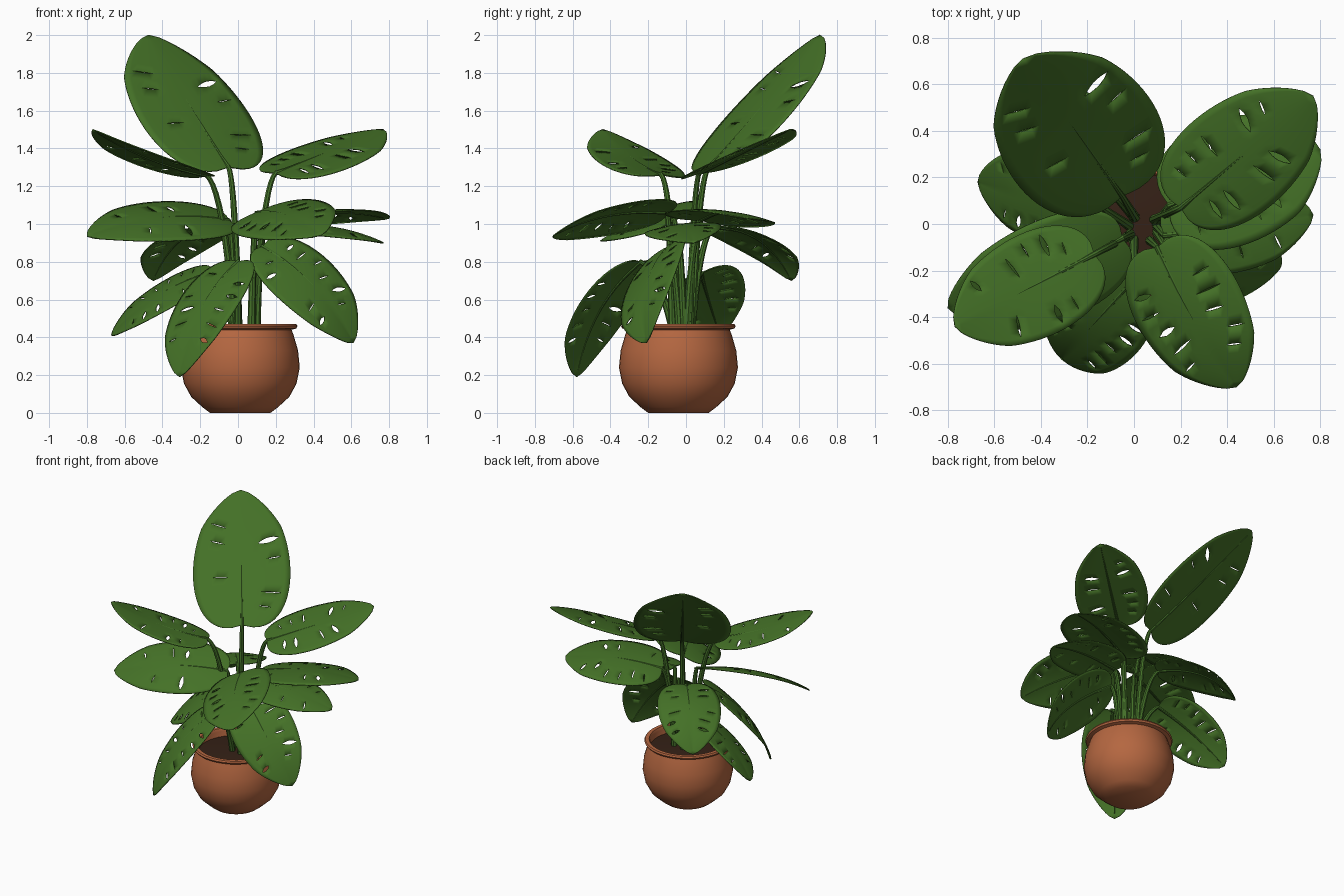
import bpy, bmesh, math, random
from mathutils import Vector

if "Cube" in bpy.data.objects:
    bpy.data.objects.remove(bpy.data.objects["Cube"])

random.seed(4)
Z = Vector((0, 0, 1))


def material(name, col):
    m = bpy.data.materials.new(name)
    m.diffuse_color = (*col, 1)
    m.use_nodes = True
    m.node_tree.nodes["Principled BSDF"].inputs["Base Color"].default_value = m.diffuse_color
    return m


GREEN = material("leaf green", (0.058, 0.165, 0.020))
STEM = material("stem green", (0.058, 0.165, 0.022))
CLAY = material("terracotta", (0.46, 0.135, 0.052))
SOIL = material("soil brown", (0.035, 0.015, 0.008))


def add(name, me, mat):
    ob = bpy.data.objects.new(name, me)
    bpy.context.collection.objects.link(ob)
    me.materials.clear()
    me.materials.append(mat)
    return ob


def smooth(ob, deg=40):
    bpy.ops.object.select_all(action='DESELECT')
    ob.select_set(True)
    bpy.context.view_layer.objects.active = ob
    bpy.ops.object.shade_smooth_by_angle(angle=math.radians(deg))


def lathe(name, prof, centre, mat, n=40):
    bm = bmesh.new()
    vs = [bm.verts.new((r, 0, z)) for r, z in prof]
    es = [bm.edges.new(p) for p in zip(vs, vs[1:])]
    bmesh.ops.spin(bm, geom=vs + es, cent=(0, 0, 0), axis=(0, 0, 1),
                   angle=math.tau, steps=n, use_duplicate=False)
    bmesh.ops.remove_doubles(bm, verts=bm.verts, dist=1e-4)
    bmesh.ops.recalc_face_normals(bm, faces=bm.faces)
    bmesh.ops.translate(bm, verts=bm.verts, vec=centre)
    me = bpy.data.meshes.new(name)
    bm.to_mesh(me)
    bm.free()
    smooth(add(name, me, mat))


# Pot and soil
POT = (0.012, -0.04, 0)
lathe("pot", [(0, 0), (0.16, 0), (0.2, 0.03), (0.26, 0.085), (0.298, 0.155),
              (0.315, 0.24), (0.306, 0.33), (0.283, 0.41), (0.272, 0.44),
              (0.297, 0.447), (0.303, 0.459), (0.297, 0.47), (0.27, 0.47),
              (0.26, 0.45), (0.262, 0.40), (0.25, 0.38), (0, 0.38)], POT, CLAY)
lathe("soil", [(0, 0.425), (0.15, 0.42), (0.262, 0.41), (0.255, 0.385), (0, 0.385)], POT, SOIL)


def tube(name, pts, radii, mat):
    cu = bpy.data.curves.new(name, 'CURVE')
    cu.dimensions = '3D'
    cu.bevel_depth = 1
    cu.bevel_resolution = 2
    cu.use_fill_caps = True
    sp = cu.splines.new('POLY')
    sp.points.add(len(pts) - 1)
    for p, co, r in zip(sp.points, pts, radii):
        p.co = (*co, 1)
        p.radius = r
    tmp = bpy.data.objects.new("tmp", cu)
    bpy.context.collection.objects.link(tmp)
    bpy.context.view_layer.update()
    dg = bpy.context.evaluated_depsgraph_get()
    me = bpy.data.meshes.new_from_object(tmp.evaluated_get(dg))
    bpy.data.objects.remove(tmp)
    me.name = name
    smooth(add(name, me, mat))


ROWS, COLS = 30, 16
HALF = COLS // 2


def leaf(name, base, tip, width, roll, arch, curl):
    b, t = Vector(base), Vector(tip)
    length = (t - b).length
    a = (t - b).normalized()
    w0 = a.cross(Z).normalized()
    n0 = w0.cross(a)
    c, s = math.cos(math.radians(roll)), math.sin(math.radians(roll))
    w, n = w0 * c - n0 * s, n0 * c + w0 * s

    def surf(u, side):
        h = width / 2 * max(0, math.sin(math.pi * u ** 0.7)) ** 0.75
        y = side * h
        sweep = (-0.38 + 0.75 * min(1, u * 1.6)) * abs(y)   # veins sweep forward
        return (b + a * (u * length + sweep) + w * y
                + n * (arch * 4 * u * (1 - u) - curl * side * side * h))

    us = [[(i / ROWS) ** 1.3] * (COLS + 1) for i in range(ROWS + 1)]
    # Lens-shaped slits between the veins
    holes = set()
    for sign in (-1, 1):
        for i in range(7, 25, 3):
            if random.random() < 0.25:
                continue
            c0 = random.choice((2, 3, 4))
            c1 = min(7, c0 + random.choice((3, 4)))
            wide = random.choice((0.2, 0.35, 0.9))
            mid, gap = (us[i][0] + us[i + 1][0]) / 2, (us[i + 1][0] - us[i][0]) / 2
            for k in range(c0, c1 + 1):
                col = HALF + sign * k
                f = gap * wide * math.sin(math.pi * (k - c0) / (c1 - c0))
                us[i][col], us[i + 1][col] = mid - f, mid + f
            for k in range(c0, c1):
                holes.add((i, HALF + k if sign > 0 else HALF - k - 1))
    bm = bmesh.new()
    g = [[bm.verts.new(surf(us[i][j], j / HALF - 1)) for j in range(COLS + 1)]
         for i in range(ROWS + 1)]
    for i in range(ROWS):
        for j in range(COLS):
            if (i, j) not in holes:
                bm.faces.new((g[i][j], g[i][j + 1], g[i + 1][j + 1], g[i + 1][j]))
    bmesh.ops.remove_doubles(bm, verts=bm.verts, dist=5e-4)
    bmesh.ops.recalc_face_normals(bm, faces=bm.faces)
    me = bpy.data.meshes.new(name)
    bm.to_mesh(me)
    bm.free()
    ob = add(name, me, GREEN)
    mod = ob.modifiers.new("thickness", 'SOLIDIFY')
    mod.thickness = 0.006
    mod.offset = 0
    smooth(ob, 60)

    # Stalk rising from the soil, running on as the midrib
    out = Vector((t.x - b.x, t.y - b.y, 0)).normalized()
    p0 = Vector((0.04, -0.02, 0.41)) + out * 0.06
    p1 = Vector((p0.x * 0.6 + b.x * 0.4, p0.y * 0.6 + b.y * 0.4, b.z - 0.06))
    pts = [p0 * (1 - k) ** 2 + p1 * 2 * k * (1 - k) + b * k * k for k in [q / 10 for q in range(11)]]
    rad = [0.021 - 0.0008 * q for q in range(11)]
    for q in range(1, 11):
        pts.append(surf(q / 10.5, 0) - n * 0.003)
        rad.append(0.011 - 0.0009 * q)
    tube(name + "_stalk", pts, rad, STEM)


# name, stalk joint, tip, width, roll, arch, edge curl
LEAVES = [
    ("top_leaf", (-0.05, 0.12, 1.30), (-0.475, 0.71, 2.0), 0.68, -5, -0.01, 0.05),
    ("upper_left_leaf", (-0.17, -0.13, 1.26), (-0.77, -0.44, 1.50), 0.45, 2, -0.03, 0.05),
    ("upper_right_leaf", (0.20, 0.07, 1.27), (0.77, 0.55, 1.50), 0.50, 10, 0.0, 0.08),
    ("middle_left_leaf", (-0.05, -0.06, 1.02), (-0.80, -0.36, 0.935), 0.48, -25, 0.06, 0.10),
    ("middle_front_leaf", (0.10, -0.10, 1.06), (0.44, -0.70, 0.94), 0.50, 22, 0.05, 0.12),
    ("middle_back_leaf", (0.15, 0.08, 1.02), (0.80, 0.32, 1.03), 0.55, -8, 0.04, 0.12),
    ("middle_right_leaf", (0.13, -0.05, 0.99), (0.77, 0.04, 0.90), 0.40, 8, 0.04, 0.12),
    ("low_right_leaf", (0.13, -0.09, 0.88), (0.61, -0.21, 0.37), 0.44, 38, 0.08, 0.08),
    ("low_front_leaf", (0.0, -0.24, 0.80), (-0.31, -0.58, 0.19), 0.44, 0, 0.08, 0.10),
    ("low_left_leaf", (-0.15, 0.08, 0.74), (-0.67, 0.18, 0.41), 0.42, -25, 0.05, 0.10),
    ("low_back_leaf", (-0.10, 0.14, 0.98), (-0.45, 0.56, 0.70), 0.44, 0, 0.09, 0.15),
]
for spec in LEAVES:
    leaf(*spec)
